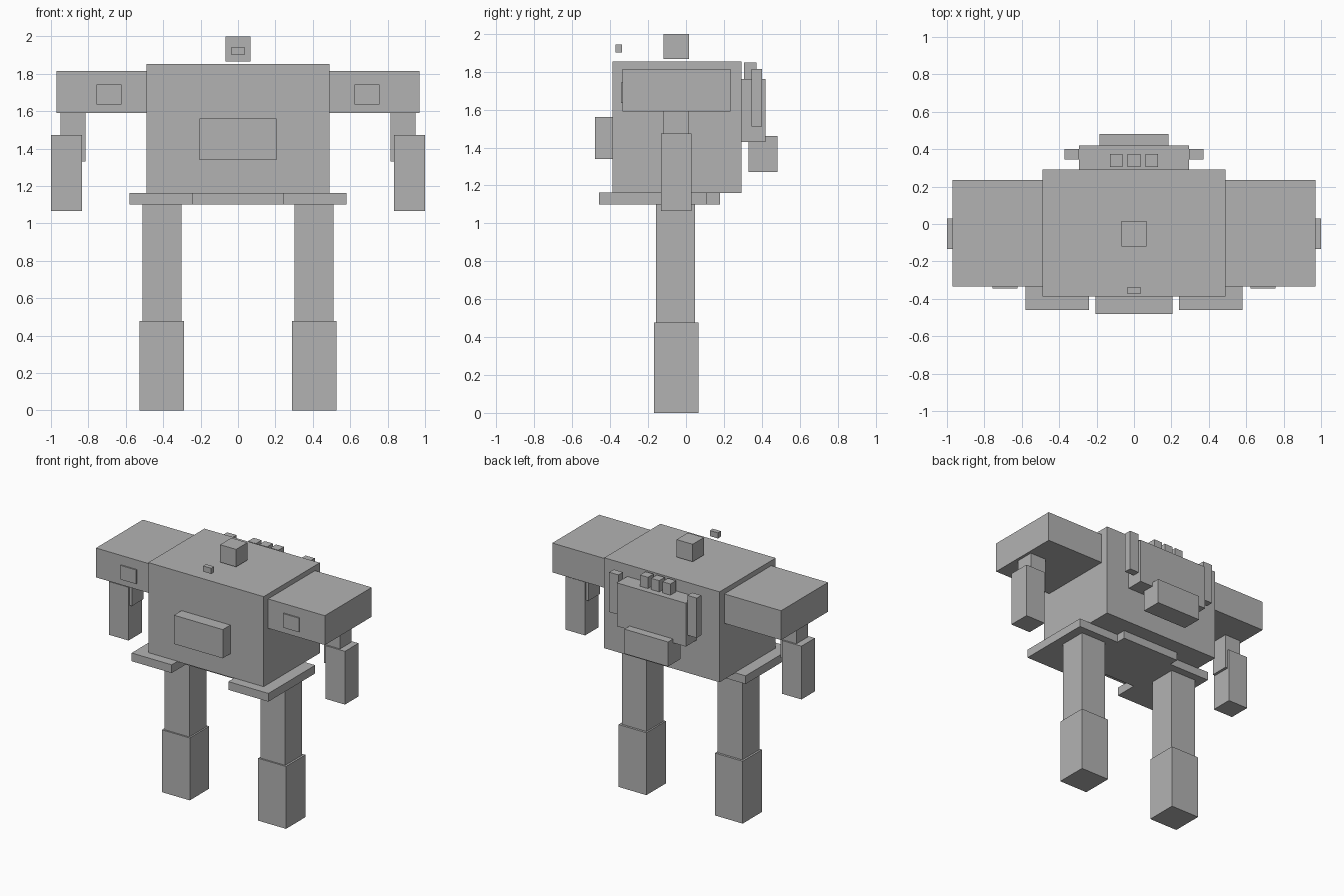
import bpy

grey = bpy.data.materials.new("plain grey")
grey.diffuse_color = (0.45, 0.45, 0.45, 1)


def box(name, x, y, z):
    """Axis-aligned block given by its (min, max) range on each axis."""
    bpy.ops.mesh.primitive_cube_add(size=1)
    ob = bpy.context.object
    ob.name = name
    ob.location = [(a + b) / 2 for a, b in (x, y, z)]
    ob.scale = [b - a for a, b in (x, y, z)]
    bpy.ops.object.transform_apply(location=True, rotation=False, scale=True)
    ob.data.materials.append(grey)
    return ob


def pair(name, x, y, z):
    """The same block on both sides of the body."""
    box("right_" + name, x, y, z)
    box("left_" + name, (-x[1], -x[0]), y, z)


# Body, head and the small block floating in front of it
box("torso", (-0.489, 0.489), (-0.388, 0.292), (1.16, 1.853))
box("chest_plate", (-0.207, 0.207), (-0.48, -0.388), (1.34, 1.56))
box("head", (-0.068, 0.068), (-0.12, 0.017), (1.866, 2.0))
box("face_block", (-0.034, 0.034), (-0.373, -0.338), (1.90, 1.943))

# Waist
box("pelvis_plate", (-0.24, 0.24), (-0.29, 0.18), (1.10, 1.16))
pair("hip_plate", (0.24, 0.58), (-0.46, 0.107), (1.10, 1.163))

# Arms
pair("shoulder", (0.489, 0.97), (-0.334, 0.234), (1.59, 1.815))
pair("shoulder_panel", (0.623, 0.757), (-0.344, -0.334), (1.635, 1.743))
pair("upper_arm", (0.815, 0.949), (-0.12, 0.017), (1.33, 1.59))
pair("forearm", (0.835, 1.0), (-0.133, 0.03), (1.065, 1.473))

# Legs
pair("thigh", (0.302, 0.511), (-0.158, 0.048), (0.475, 1.10))
pair("lower_leg", (0.29, 0.526), (-0.17, 0.065), (0.0, 0.478))

# Backpack with lower box, side bars and three top canisters
box("backpack", (-0.293, 0.293), (0.292, 0.42), (1.43, 1.762))
box("backpack_lower_box", (-0.185, 0.185), (0.33, 0.482), (1.272, 1.46))
pair("backpack_side_bar", (0.293, 0.371), (0.345, 0.40), (1.51, 1.815))
for i in (-1, 0, 1):
    cx = i * 0.095
    box(f"backpack_canister_{i + 2}", (cx - 0.034, cx + 0.034), (0.305, 0.373), (1.762, 1.848))
